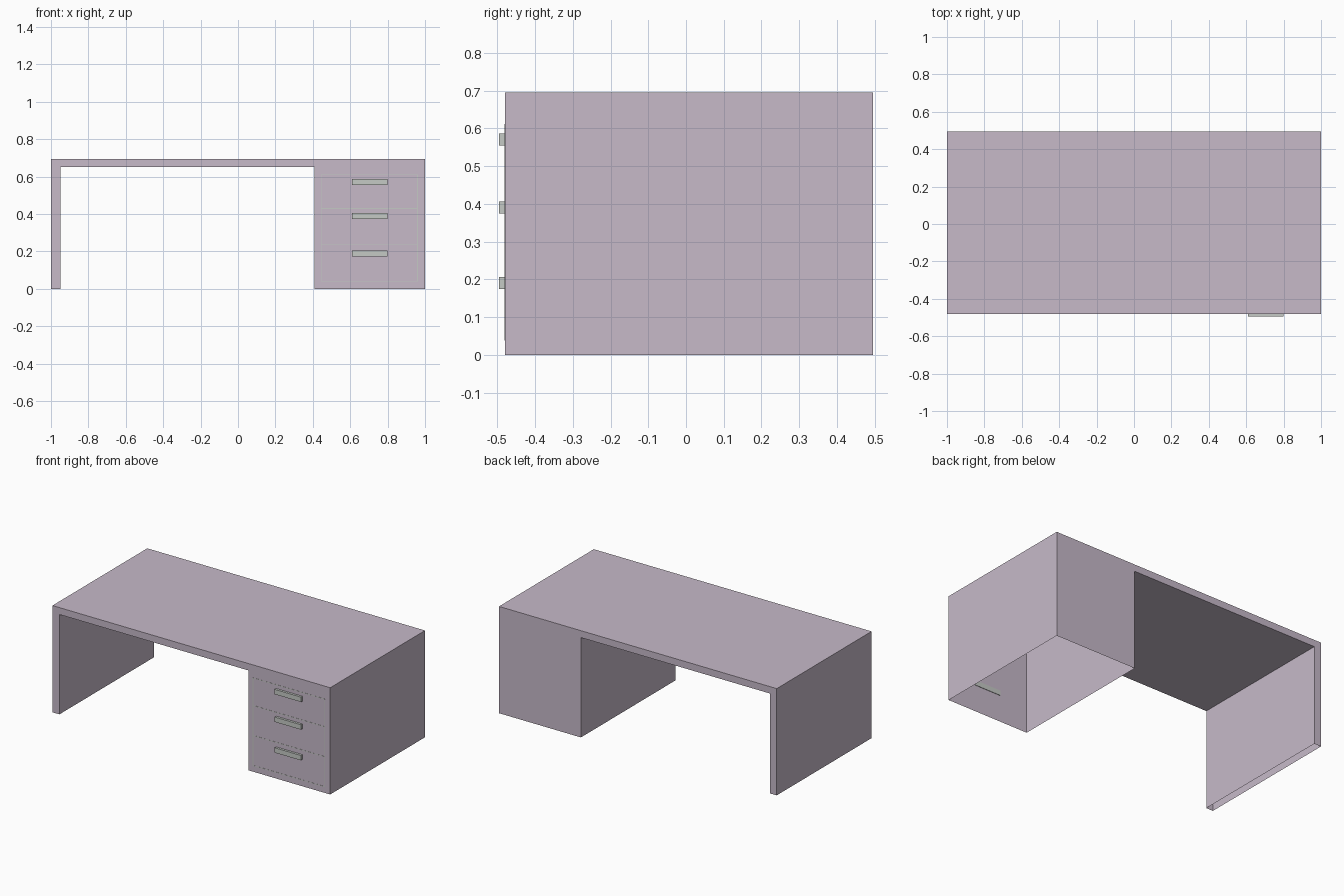
import bpy, bmesh

if "Cube" in bpy.data.objects:
    bpy.data.objects.remove(bpy.data.objects["Cube"])

FRONT, BACK = -0.48, 0.495


def material(name, rgb):
    m = bpy.data.materials.new(name)
    m.diffuse_color = (*rgb, 1)
    m.use_nodes = True
    m.node_tree.nodes["Principled BSDF"].inputs["Base Color"].default_value = m.diffuse_color
    return m


lilac = material("lilac_laminate", (0.571, 0.491, 0.584))
grey = material("grey_metal", (0.56, 0.59, 0.56))


def finish(bm, name, mat):
    bmesh.ops.recalc_face_normals(bm, faces=bm.faces[:])
    mesh = bpy.data.meshes.new(name)
    bm.to_mesh(mesh)
    bm.free()
    mesh.materials.append(mat)
    ob = bpy.data.objects.new(name, mesh)
    bpy.context.collection.objects.link(ob)
    return ob


def box(name, mat, x0, x1, y0, y1, z0, z1):
    bm = bmesh.new()
    bmesh.ops.create_cube(bm, size=1)
    for v in bm.verts:
        v.co.x = x1 if v.co.x > 0 else x0
        v.co.y = y1 if v.co.y > 0 else y0
        v.co.z = z1 if v.co.z > 0 else z0
    return finish(bm, name, mat)


# Desk body: top, left leg and drawer cabinet as one extruded profile
profile = [(-1, 0), (-1, 0.695), (1, 0.695), (1, 0),
           (0.41, 0), (0.41, 0.65), (-0.95, 0.65), (-0.95, 0)]
bm = bmesh.new()
face = bm.faces.new([bm.verts.new((x, FRONT, z)) for x, z in profile])
ext = bmesh.ops.extrude_face_region(bm, geom=[face], use_keep_orig=True)
for v in ext["geom"]:
    if isinstance(v, bmesh.types.BMVert):
        v.co.y = BACK
bmesh.ops.recalc_face_normals(bm, faces=bm.faces[:])
# The leg and the cabinet are hollow and open underneath
bottoms = [f for f in bm.faces if all(v.co.z < 0.001 for v in f.verts)]
bmesh.ops.delete(bm, geom=bottoms, context='FACES')
finish(bm, "desk_body", lilac)

# Thin drawer outlines on the cabinet front
X0, X1, W = 0.445, 0.96, 0.002
Y0 = FRONT - 0.001
for i, z in enumerate((0.04, 0.235, 0.43, 0.61)):
    box(f"drawer_gap_{i + 1}", grey, X0, X1, Y0, FRONT, z - W, z + W)
for side, x in (("left", X0), ("right", X1)):
    box(f"drawer_gap_{side}", grey, x - W, x + W, Y0, FRONT, 0.04, 0.61)

# Bar handles
for i, z in enumerate((0.19, 0.39, 0.57)):
    box(f"drawer_handle_{i + 1}", grey, 0.61, 0.80, -0.495, FRONT + 0.003,
        z - 0.016, z + 0.016)
